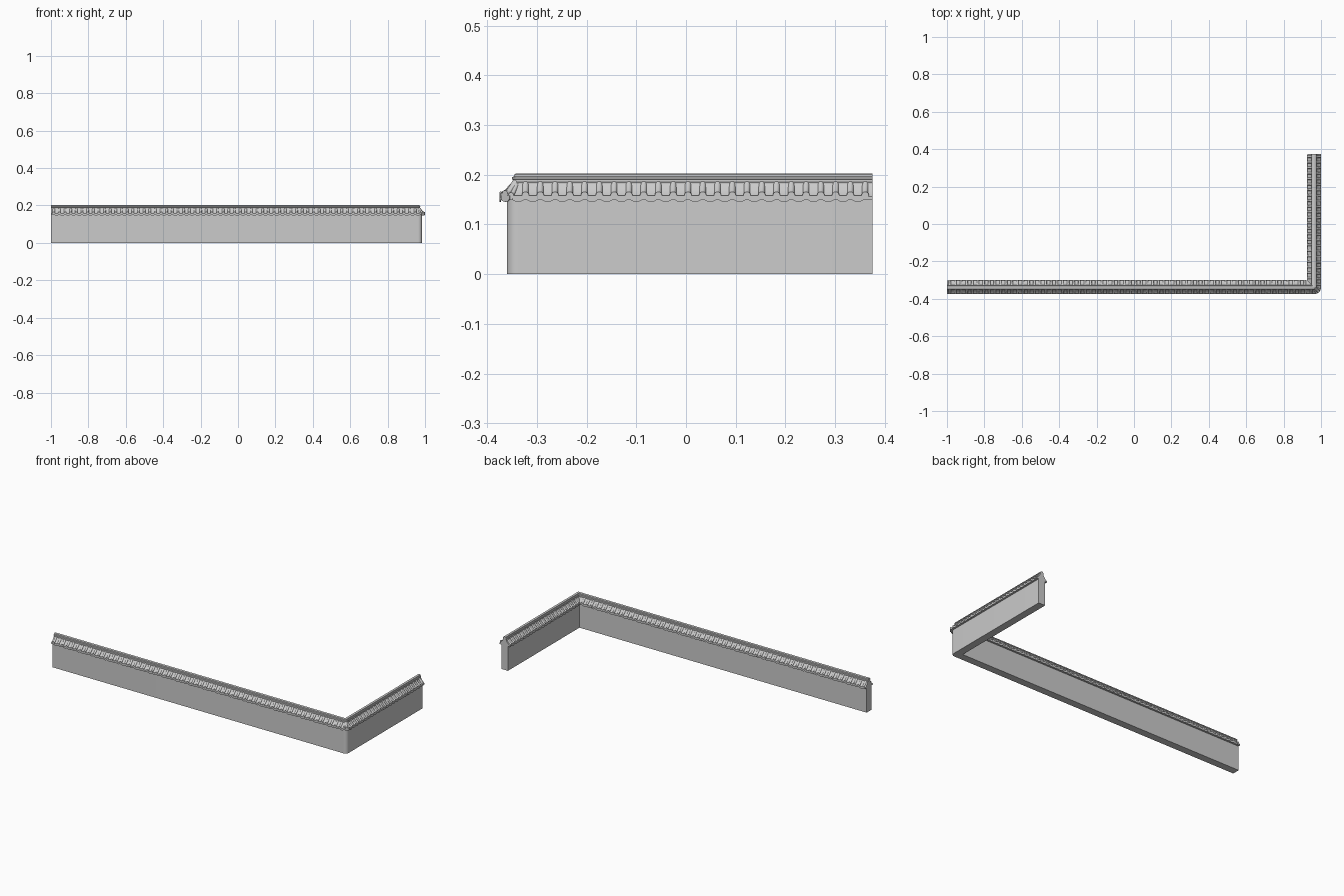
import bpy
import bmesh
from math import sin, cos, pi
from mathutils import Vector

if "Cube" in bpy.data.objects:
    bpy.data.objects.remove(bpy.data.objects["Cube"], do_unlink=True)

# Centre lines of the two arms meet at CORNER
CORNER = Vector((0.9625, -0.3375, 0))
LEFT_END, BACK_END = -1.0, 0.375
PITCH = 0.03
UP = Vector((0, 0, 1))

stone = bpy.data.materials.new("grey_stone")
stone.use_nodes = True
GREY = (0.6, 0.6, 0.6, 1)
stone.diffuse_color = GREY
stone.node_tree.nodes["Principled BSDF"].inputs["Base Color"].default_value = GREY


def finish(bm, name, angle=35):
    bmesh.ops.remove_doubles(bm, verts=bm.verts, dist=0.00005)
    bmesh.ops.recalc_face_normals(bm, faces=bm.faces)
    mesh = bpy.data.meshes.new(name)
    bm.to_mesh(mesh)
    bm.free()
    mesh.materials.append(stone)
    obj = bpy.data.objects.new(name, mesh)
    bpy.context.collection.objects.link(obj)
    bpy.ops.object.select_all(action='DESELECT')
    obj.select_set(True)
    bpy.context.view_layer.objects.active = obj
    bpy.ops.object.shade_smooth_by_angle(angle=angle * pi / 180)
    return obj


def bridge(bm, rings):
    """Join closed rings into a capped tube."""
    n = len(rings[0])
    for a, b in zip(rings, rings[1:]):
        for i in range(n):
            j = (i + 1) % n
            bm.faces.new((a[i], a[j], b[j], b[i]))
    bm.faces.new(rings[0])
    bm.faces.new(rings[-1])


def sweep(name, half_profile, steps=8):
    """Sweep a mirrored profile round the L, rounded outside, mitred inside."""
    profile = half_profile + [(-d, z) for d, z in reversed(half_profile)]
    bm = bmesh.new()
    rings = [[bm.verts.new((LEFT_END, CORNER.y - d, z)) for d, z in profile]]
    for k in range(steps + 1):
        a = -pi / 2 + pi / 2 * k / steps
        ring = []
        for d, z in profile:
            way = Vector((cos(a), sin(a), 0)) if d > 0 else Vector((1, -1, 0))
            ring.append(bm.verts.new(CORNER + way * d + UP * z))
        rings.append(ring)
    rings.append([bm.verts.new((CORNER.x + d, BACK_END, z)) for d, z in profile])
    bridge(bm, rings)
    return finish(bm, name)


# Wall, tiled slopes and ridge
sweep("wall", [(0.0225, 0), (0.0225, 0.152)])
sweep("roof_slopes", [(0.021, 0.149), (0.036, 0.149), (0.036, 0.156),
                      (0.027, 0.162), (0.019, 0.171), (0.0125, 0.181)])
sweep("ridge", [(0.0125, 0.176), (0.0125, 0.184), (0.0105, 0.185),
                (0.0105, 0.190), (0.0125, 0.191), (0.0125, 0.195),
                (0.0085, 0.1965), (0.007, 0.201), (0.004, 0.203)])


def cover_tile(bm, origin, out, r=0.0062, lift=0.0):
    """Round tile running down the slope, with a thicker end disc."""
    along = out.cross(UP)
    path = [(0.011, 0.181, 1), (0.019, 0.172, 1), (0.027, 0.1635, 1),
            (0.0335, 0.1595, 1), (0.0335, 0.1595, 1.2), (0.0375, 0.1585, 1.2)]
    rings = []
    for d, z, s in path:
        ring = []
        for i in range(10):
            a = 2 * pi * i / 10
            ring.append(bm.verts.new(origin + out * d + along * (r * s * cos(a))
                                     + UP * (z + lift + r * s * sin(a))))
        rings.append(ring)
    bridge(bm, rings)


def drip_tile(bm, origin, out):
    """Curved apron hanging from the eave between two cover tiles."""
    along = out.cross(UP)
    half = PITCH * 0.4
    outline = [(half, 0.158), (-half, 0.158)]
    outline += [(-half * cos(pi * i / 6), 0.152 - 0.0065 * sin(pi * i / 6))
                for i in range(7)]
    rings = [[bm.verts.new(origin + out * d + along * s + UP * z)
              for s, z in outline] for d in (0.0345, 0.037)]
    bridge(bm, rings)


def tile_run(name, start, end, out):
    """Row of cover tiles and drip tiles between two centre line points."""
    covers, drips = bmesh.new(), bmesh.new()
    length = (end - start).length
    count = round(length / PITCH)
    step = (end - start) / count
    for i in range(count):
        cover_tile(covers, start + step * (i + 0.5), out)
        if i:
            drip_tile(drips, start + step * i, out)
    finish(covers, name + "_cover_tiles", 50)
    finish(drips, name + "_drip_tiles", 50)


# Four straight rows of tiles
front_start = Vector((LEFT_END, CORNER.y, 0))
side_end = Vector((CORNER.x, BACK_END, 0))
inset = 0.034
tile_run("front", front_start, CORNER, Vector((0, -1, 0)))
tile_run("front_inner", front_start, CORNER - Vector((inset, 0, 0)), Vector((0, 1, 0)))
tile_run("side", side_end, CORNER, Vector((1, 0, 0)))
tile_run("side_inner", side_end, CORNER + Vector((0, inset, 0)), Vector((-1, 0, 0)))

# Fan of tiles round the outer corner, with a raised hip tile
covers, drips = bmesh.new(), bmesh.new()
for k in range(5):
    a = -pi / 2 + pi / 2 * k / 4
    out = Vector((cos(a), sin(a), 0))
    if k % 2:
        cover_tile(covers, CORNER, out, 0.005)
    elif k == 2:
        cover_tile(covers, CORNER, out, 0.007, 0.002)
    if k in (0, 2, 4):
        drip_tile(drips, CORNER, out)
finish(covers, "corner_cover_tiles", 50)
finish(drips, "corner_drip_tiles", 50)
